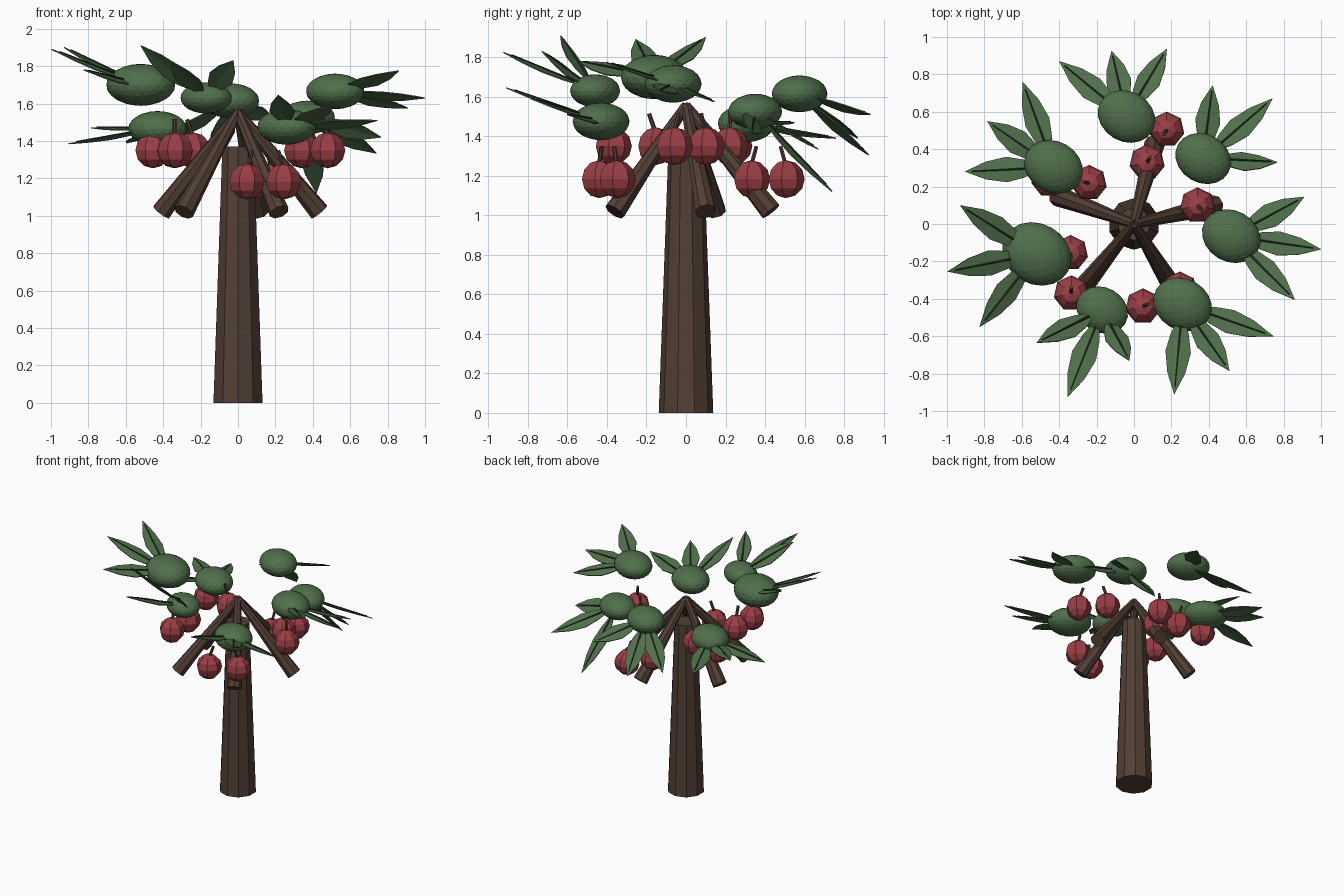
import bpy
from mathutils import Vector, Matrix
from math import radians

if "Cube" in bpy.data.objects:
    bpy.data.objects.remove(bpy.data.objects["Cube"])


def material(name, rgb):
    m = bpy.data.materials.new(name)
    m.diffuse_color = (*rgb, 1)
    m.use_nodes = True
    m.node_tree.nodes["Principled BSDF"].inputs["Base Color"].default_value = m.diffuse_color
    return m


BARK = material("bark", (0.085, 0.05, 0.035))
GREEN = material("foliage_green", (0.08, 0.16, 0.07))
RIB = material("rib_green", (0.017, 0.04, 0.017))
RED = material("fruit_red", (0.33, 0.05, 0.06))


def finish(name, mat):
    ob = bpy.context.object
    ob.name = name
    ob.data.materials.append(mat)
    return ob


def rod(name, a, b, r1, r2, sides, mat):
    """Tapered cylinder from point a (radius r1) to point b (radius r2)."""
    a, b = Vector(a), Vector(b)
    d = b - a
    bpy.ops.mesh.primitive_cone_add(vertices=sides, radius1=r1, radius2=r2, depth=d.length,
                                    location=(a + b) / 2,
                                    rotation=d.to_track_quat('Z', 'Y').to_euler())
    return finish(name, mat)


# half-width and fold profile along a leaf: (position 0-1, half width, sag)
LEAF = [(0, 0.012, 0), (0.22, 0.048, 0.006), (0.45, 0.068, 0.008), (0.72, 0.048, 0.005)]


def leaf(name, base, tip, normal):
    d = tip - base
    side = normal.cross(d).normalized()
    up = d.cross(side).normalized()
    verts, faces = [], []
    for t, w, sag in LEAF:
        c = base + d * t
        verts += [c - side * w - up * sag, c, c + side * w - up * sag]
    verts.append(tip)
    for i in range(len(LEAF) - 1):
        k = 3 * i
        faces += [(k + 1, k, k + 3, k + 4), (k + 2, k + 1, k + 4, k + 5)]
    k, n = 3 * (len(LEAF) - 1), len(verts) - 1
    faces += [(k + 1, k, n), (k + 2, k + 1, n)]
    me = bpy.data.meshes.new(name)
    me.from_pydata(verts, [], faces)
    ob = bpy.data.objects.new(name, me)
    bpy.context.collection.objects.link(ob)
    me.materials.append(GREEN)
    mod = ob.modifiers.new("thickness", 'SOLIDIFY')
    mod.thickness = 0.006
    mod.offset = 0
    # midrib
    rod(name + "_rib", base + up * 0.004, base + d * 0.9 + up * 0.004, 0.008, 0.004, 5, RIB)


# trunk
rod("trunk", (0, 0, 0), (0, 0, 1.37), 0.138, 0.088, 10, BARK)

# branches, thin at the crown and thick at their drooping ends
for i, (x, y) in enumerate([(0.435, 0.1), (0.11, 0.43), (-0.41, 0.15), (-0.29, -0.36), (0.22, -0.36)]):
    rod(f"branch_{i + 1}", (x, y, 1.02), (0, 0, 1.555), 0.055, 0.025, 8, BARK)

# fruit in pairs, each with a short stem
PAIRS = [((0.34, 0.1), (0.48, -0.06), 1.35),
         ((0.175, 0.505), (0.07, 0.33), 1.183),
         ((-0.24, 0.22), (-0.455, 0.24), 1.35),
         ((-0.335, -0.37), (-0.34, -0.155), 1.35),
         ((0.245, -0.35), (0.048, -0.44), 1.183)]
for i, (p, q, z) in enumerate(PAIRS):
    mid = (Vector((*p, z)) + Vector((*q, z))) / 2
    for j, xy in enumerate((p, q)):
        c = Vector((*xy, z))
        bpy.ops.mesh.primitive_uv_sphere_add(segments=7, ring_count=6, radius=0.096, location=c)
        finish(f"fruit_{i + 1}_{j + 1}", RED)
        rod(f"fruit_stem_{i + 1}_{j + 1}", c + Vector((0, 0, 0.07)),
            c.lerp(mid, 0.3) + Vector((0, 0, 0.165)), 0.011, 0.011, 6, BARK)

# leaf clusters: centre, size, three leaf tips
CLUSTERS = [
    ((-0.04, 0.575, 1.615), 0.98, [(-0.40, 0.87, 1.39), (-0.12, 0.925, 1.305), (0.175, 0.935, 1.51)]),
    ((0.37, 0.35, 1.525), 0.95, [(0.42, 0.74, 1.12), (0.74, 0.67, 1.335), (0.765, 0.33, 1.42)]),
    ((0.52, -0.065, 1.665), 1.0, [(0.91, 0.145, 1.575), (1.0, -0.135, 1.63), (0.86, -0.405, 1.775)]),
    ((0.26, -0.43, 1.475), 1.0, [(0.745, -0.6, 1.51), (0.51, -0.785, 1.59), (0.215, -0.91, 1.645)]),
    ((-0.17, -0.46, 1.63), 0.88, [(-0.52, -0.635, 1.91), (-0.355, -0.925, 1.825), (-0.025, -0.73, 1.83)]),
    ((-0.52, -0.16, 1.70), 1.18, [(-0.93, 0.10, 1.90), (-0.997, -0.255, 1.89), (-0.825, -0.55, 1.78)]),
    ((-0.43, 0.305, 1.465), 1.0, [(-0.905, 0.28, 1.385), (-0.785, 0.55, 1.47), (-0.595, 0.76, 1.39)]),
]
for i, (c, s, tips) in enumerate(CLUSTERS):
    c = Vector(c)
    bpy.ops.mesh.primitive_ico_sphere_add(subdivisions=3, radius=1, location=c,
                                          rotation=(0, 0, radians(-30)))
    bpy.context.object.scale = (0.163 * s, 0.137 * s, 0.095 * s)
    finish(f"foliage_clump_{i + 1}", GREEN)
    tips = [Vector(t) for t in tips]
    n = (tips[0] - c).cross(tips[2] - c)
    if n.z < 0:
        n = -n
    n.normalize()
    for j, t in enumerate(tips):
        leaf(f"leaf_{i + 1}_{j + 1}", c + (t - c).normalized() * 0.07, t, n)
